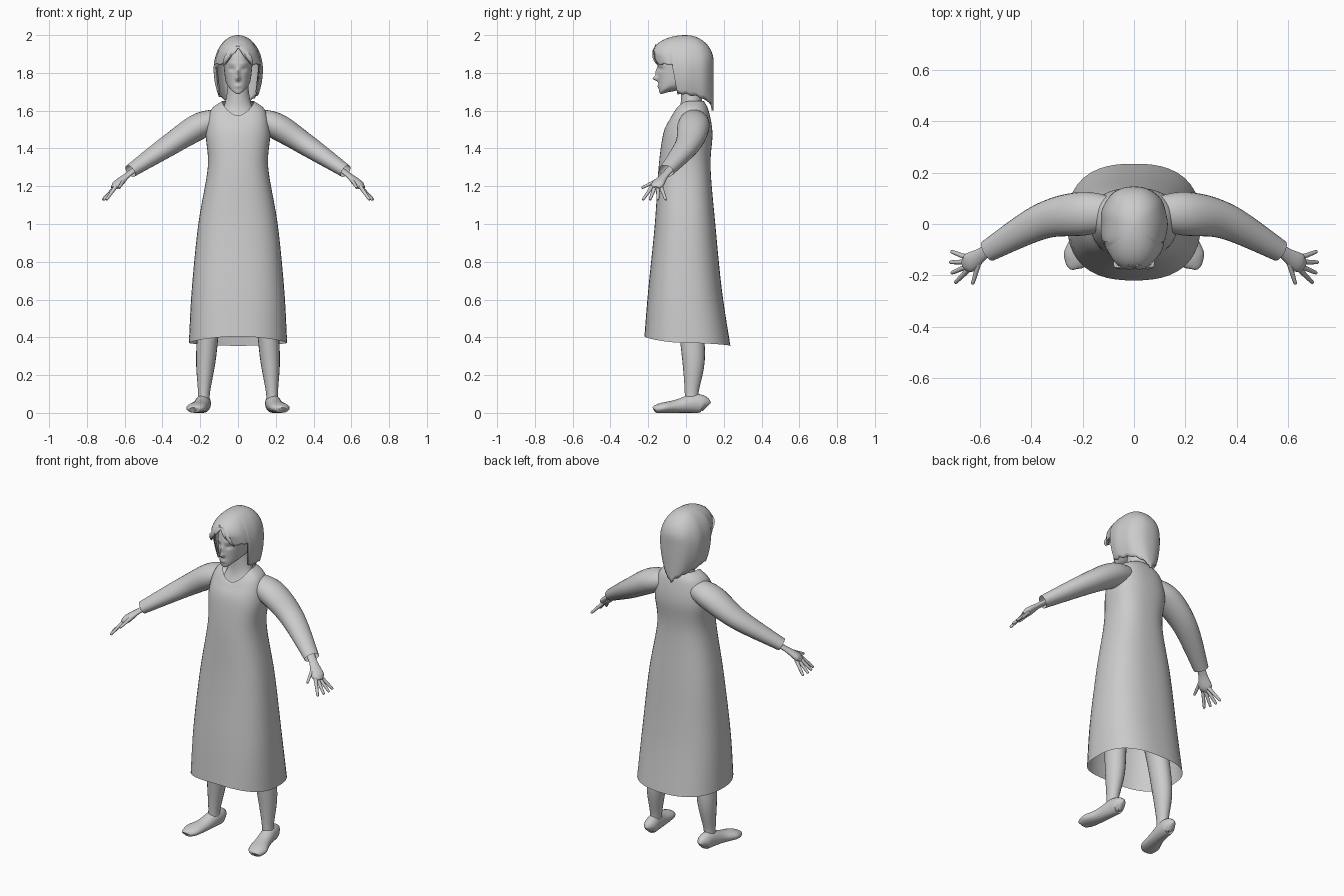
import bpy
import bmesh
from math import sin, cos, pi, exp, sqrt, radians
from mathutils import Vector

if "Cube" in bpy.data.objects:
    bpy.data.objects.remove(bpy.data.objects["Cube"])

color = (0.6, 0.6, 0.6, 1)
grey = bpy.data.materials.new("plain_grey")
grey.use_nodes = True
grey.diffuse_color = color
grey.node_tree.nodes["Principled BSDF"].inputs["Base Color"].default_value = color


def spline(rows, t):
    """Smooth curve through rows of numbers, t from 0 to 1."""
    last = len(rows) - 1
    i = min(int(t * last), last - 1)
    f = t * last - i
    before, start, end, after = (Vector(rows[max(0, min(last, k))]) for k in range(i - 1, i + 3))
    cubic = 3 * (start - end) + after - before
    square = 2 * before - 5 * start + 4 * end - after
    return start + (end - before + (square + cubic * f) * f) * (f / 2)


def skin(name, rings, caps=(), mirror=False, thickness=0):
    """Join rings of points into one smooth surface; caps lists the ring ends to close."""
    bm = bmesh.new()
    loops = [[bm.verts.new(point) for point in ring] for ring in rings]
    for lower, upper in zip(loops, loops[1:]):
        for k in range(len(lower)):
            bm.faces.new((lower[k - 1], lower[k], upper[k], upper[k - 1]))
    for end in caps:
        bm.faces.new(loops[end])
    bmesh.ops.recalc_face_normals(bm, faces=bm.faces)
    mesh = bpy.data.meshes.new(name)
    bm.to_mesh(mesh)
    bm.free()
    mesh.materials.append(grey)
    obj = bpy.data.objects.new(name, mesh)
    bpy.context.collection.objects.link(obj)
    bpy.ops.object.select_all(action="DESELECT")
    obj.select_set(True)
    bpy.context.view_layer.objects.active = obj
    bpy.ops.object.shade_smooth_by_angle(angle=radians(50))
    if mirror:
        obj.modifiers.new("mirror", "MIRROR").use_mirror_merge = False
    if thickness:
        obj.modifiers.new("thickness", "SOLIDIFY").thickness = thickness


def oval(angle, power):
    """Unit rounded-box outline; angle 0 points to the front."""
    s, c = sin(angle), cos(angle)
    scale = (abs(s) ** power + abs(c) ** power) ** (-1 / power)
    return s * scale, c * scale


def level(z, half, front, back, front_rise=0, back_rise=0):
    """One upright cross-section, optionally raised at front or back."""
    return z, half, front, back, front_rise, back_rise


def column(rows, sides, steps, power=2.0, shape=None):
    """Upright rings that follow the given levels."""
    rings = []
    for j in range(steps + 1):
        z, half, front, back, front_rise, back_rise = spline(rows, j / steps)
        ring = []
        for k in range(sides):
            angle = 2 * pi * k / sides
            s, c = oval(angle, power)
            rise = (front_rise if c > 0 else back_rise) * cos(angle) ** 2
            y = (back - front) / 2 - c * (back + front) / 2
            point = Vector((half * s, y, z + rise))
            ring.append(shape(point) if shape else point)
        rings.append(ring)
    return rings


def limb(name, rows, up=(0, 0, 1), flat=1.0, grounded=False, sides=16, steps=20, caps=(0, -1)):
    """Mirrored tube through (x, y, z, radius); a grounded tube reaches down to the floor."""
    rings = []
    for j in range(steps + 1):
        t = j / steps
        x, y, z, radius = spline(rows, t)
        ahead = spline(rows, min(t + 0.02, 1)).xyz
        behind = spline(rows, max(t - 0.02, 0)).xyz
        along = (ahead - behind).normalized()
        across = along.cross(Vector(up)).normalized()
        wide = across * radius
        tall = across.cross(along) * (z if grounded else radius * flat)
        turns = [2 * pi * k / sides for k in range(sides)]
        rings.append([Vector((x, y, z)) + wide * cos(a) + tall * sin(a) for a in turns])
    skin(name, rings, caps, mirror=True)


# Long dress, open at hem and neckline
skin("dress", column([
    level(.37, .26, .22, .235, front_rise=.035, back_rise=-.015),
    level(.65, .245, .2, .19),
    level(1, .21, .165, .155),
    level(1.3, .16, .145, .13),
    level(1.48, .17, .12, .14),
    level(1.6, .145, .085, .12, front_rise=-.045),
    level(1.65, .085, .07, .095, front_rise=-.075)], sides=48, steps=42, power=2.5))

# Neck and upper chest
skin("neck", column([
    level(1.56, .1, .07, .09, front_rise=-.03),
    level(1.65, .066, .03, .085, front_rise=-.03),
    level(1.77, .05, .03, .085)], sides=32, steps=14))

# Face relief: x, z, width, height, push forward
relief = {"nose_tip": (0, 1.77, .011, .012, .028),
          "nose_bridge": (0, 1.8, .01, .025, .014),
          "eye_socket": (.033, 1.82, .017, .01, -.01),
          "brow": (.033, 1.85, .022, .007, .004),
          "lips": (0, 1.73, .017, .01, .006)}


def sculpt_face(point):
    if point.y < 0:
        for x, z, width, height, push in relief.values():
            dx, dz = (abs(point.x) - x) / width, (point.z - z) / height
            point.y -= push * exp(-dx * dx - dz * dz)
    return point


skin("head", column([
    level(1.7, .012, .12, -.08, front_rise=-.01),
    level(1.72, .045, .14, 0, front_rise=-.025),
    level(1.76, .066, .146, .09),
    level(1.86, .076, .148, .12),
    level(1.93, .068, .125, .11),
    level(1.965, .035, .07, .07)], sides=96, steps=70, power=2.2, shape=sculpt_face), caps=(0, -1))


def dome(z, start, size):
    """Constant size below start, rounding in to the crown above it."""
    return size * sqrt(max(0.0001, 1 - (max(z - start, 0) / (2 - start)) ** 2))


def hair_edge(degrees):
    """Height of the hair's lower edge, by angle away from the front."""
    if degrees < 65:
        return 1.935 - .09 * min(degrees / 30, 1)
    return 1.69 - .09 * ((degrees - 65) / 115) ** 2


# Hair shell with a parted brim, side locks and a long back
rings = []
for j in range(25):
    drop = j / 24
    ring = []
    for k in range(96):
        angle = 2 * pi * k / 96
        edge = hair_edge(min(k, 96 - k) * 360 / 96) + .004 * sin(angle * 17)
        z = 2 - (2 - edge) * drop ** 1.5
        s, c = oval(angle, 2.3)
        half = dome(z, 1.82, .13) - 1.3 * min(z - 1.82, 0) ** 2
        front = dome(z, 1.9, .18) + .3 * min(z - 1.9, 0)
        back = dome(z, 1.86, .146)
        wave = 1 + .02 * sin(angle * 9) * drop
        ring.append(Vector((half * s * wave, -c * (front if c > 0 else back), z)))
    rings.append(ring)
skin("hair", rings, caps=(0,), thickness=.01)
limb("fringe_strand", [(.008, -.16, 1.945, .01), (.06, -.17, 1.88, .013), (.078, -.145, 1.835, .002)],
     up=(0, 1, 0), flat=.5, sides=8, steps=10)

# Sleeves with open cuffs
limb("sleeve", [(.07, .04, 1.56, .06), (.2, .04, 1.52, .085), (.36, .01, 1.42, .07),
                (.57, -.105, 1.28, .043)], flat=.82, sides=24, steps=28, caps=(0,))

# Hands, with four fanned fingers and a thumb
limb("palm", [(.53, -.075, 1.3, .025), (.59, -.115, 1.255, .025), (.64, -.15, 1.21, .038),
              (.664, -.16, 1.19, .02)], flat=.55)


def finger(name, base, reach):
    taper = ((0, .011), (.5, .009), (.94, .007), (1, .002))
    limb(name, [(*(base + reach * f), radius) for f, radius in taper], sides=10, steps=10)


finger("thumb", Vector((.6, -.135, 1.24)), Vector((.03, -.1, -.05)))
for i, name in enumerate(("index_finger", "middle_finger", "ring_finger", "little_finger")):
    fan = radians(22 * i - 45)
    finger(name, Vector((.648, .016 * i - .18, 1.197)), Vector((.07 * cos(fan), .07 * sin(fan), -.07)))

# Bare legs, carried up inside the dress
limb("leg", [(.1, .02, .8, .08), (.15, .025, .5, .06), (.17, .04, .28, .052),
             (.18, .03, .11, .032), (.183, .03, .04, .034)], up=(0, 1, 0), flat=1.15, sides=20)

# Feet, turned slightly out
limb("foot", [(.18, .108, .03, .012), (.18, .09, .045, .035), (.185, .04, .05, .04),
              (.2, -.05, .035, .044), (.222, -.125, .027, .053), (.236, -.16, .02, .035),
              (.238, -.168, .016, .014)], grounded=True, sides=20, steps=24)
